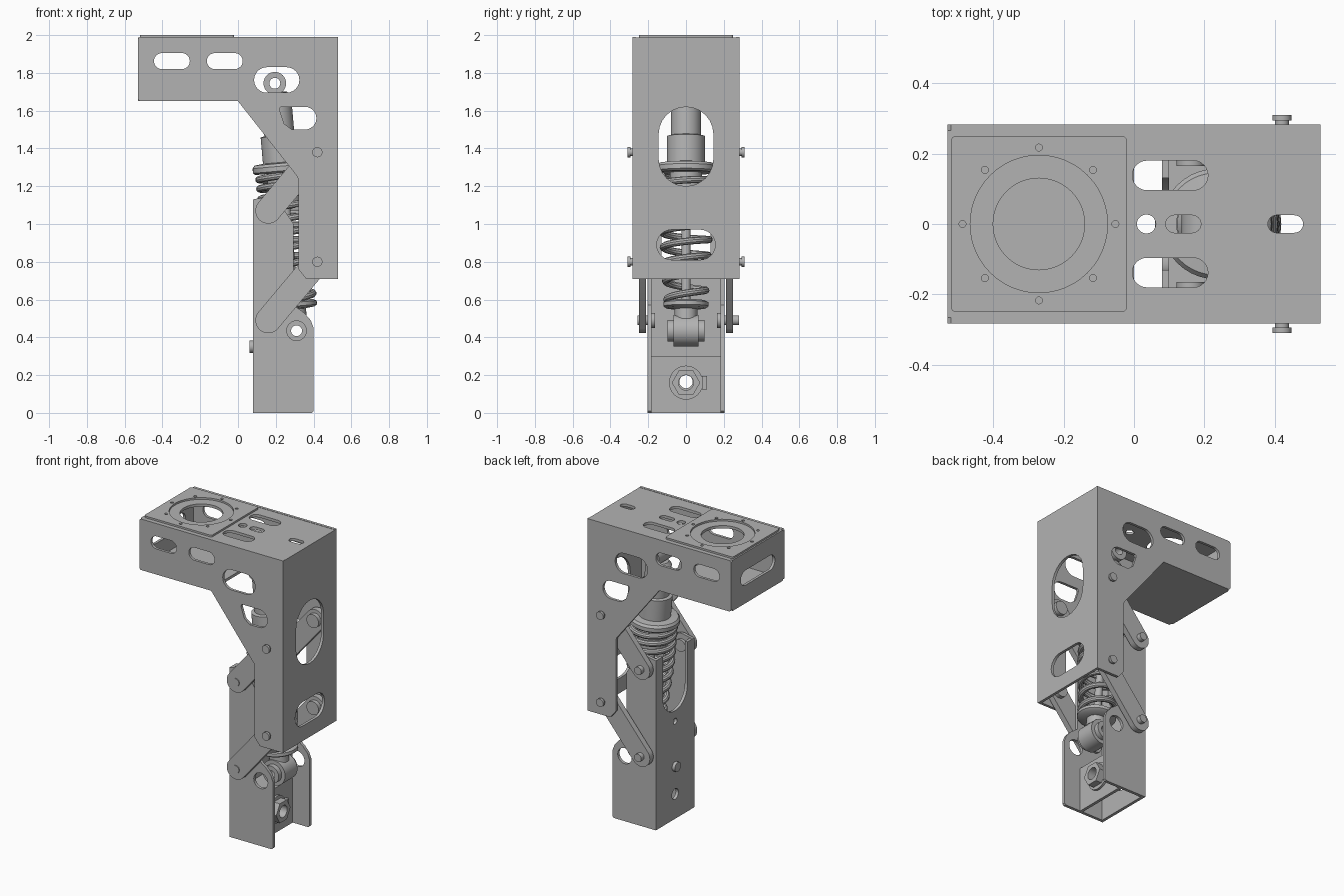
import bpy, bmesh, math
from mathutils import Matrix, Vector

cube = bpy.data.objects.get("Cube")
if cube:
    bpy.data.objects.remove(cube)

grey = bpy.data.materials.new("machined_grey")
grey.use_nodes = True
COLOUR = (0.45, 0.45, 0.45, 1)
grey.diffuse_color = COLOUR
grey.node_tree.nodes["Principled BSDF"].inputs["Base Color"].default_value = COLOUR

XY = Matrix.Identity(4)
XZ = Matrix(((1, 0, 0, 0), (0, 0, -1, 0), (0, 1, 0, 0), (0, 0, 0, 1)))
YZ = Matrix(((0, 0, 1, 0), (1, 0, 0, 0), (0, 1, 0, 0), (0, 0, 0, 1)))


def finish(name, mesh, matrix=XY):
    mesh.transform(matrix)
    mesh.materials.clear()
    mesh.materials.append(grey)
    obj = bpy.data.objects.new(name, mesh)
    bpy.context.collection.objects.link(obj)
    bpy.ops.object.select_all(action="DESELECT")
    obj.select_set(True)
    bpy.context.view_layer.objects.active = obj
    bpy.ops.object.shade_smooth_by_angle(angle=math.radians(35))
    return obj


def curve_mesh(curve):
    temp = bpy.data.objects.new("temp", curve)
    bpy.context.collection.objects.link(temp)
    deps = bpy.context.evaluated_depsgraph_get()
    mesh = bpy.data.meshes.new_from_object(temp.evaluated_get(deps))
    bpy.data.objects.remove(temp)
    return mesh


def add_spline(curve, points, closed=True):
    s = curve.splines.new("POLY")
    s.points.add(len(points) - 1)
    for p, co in zip(s.points, points):
        p.co = (*co, 1) if len(co) == 3 else (*co, 0, 1)
    s.use_cyclic_u = closed


def arc(u, v, r, a0=0, a1=360, n=32):
    steps = n if a1 - a0 == 360 else n + 1
    return [(u + r * math.cos(math.radians(a0 + (a1 - a0) * i / n)),
             v + r * math.sin(math.radians(a0 + (a1 - a0) * i / n))) for i in range(steps)]


def slot(u0, u1, v0, v1):
    """Rounded slot filling the given rectangle."""
    r = min(u1 - u0, v1 - v0) / 2
    if u1 - u0 > v1 - v0:
        return arc(u1 - r, v0 + r, r, -90, 90, 12) + arc(u0 + r, v0 + r, r, 90, 270, 12)
    return arc(u0 + r, v1 - r, r, 0, 180, 12) + arc(u0 + r, v0 + r, r, 180, 360, 12)


def rect(u0, u1, v0, v1):
    return [(u0, v0), (u1, v0), (u1, v1), (u0, v1)]


def plate(name, plane, lo, hi, outline, holes=()):
    """Flat sheet with cut-outs, lying between lo and hi along the plane normal."""
    curve = bpy.data.curves.new(name, "CURVE")
    curve.dimensions = "2D"
    curve.fill_mode = "BOTH"
    curve.extrude = (hi - lo) / 2
    for loop in [outline, *holes]:
        add_spline(curve, loop)
    mid = (lo + hi) / 2
    shift = Matrix.Translation((0, 0, -mid if plane is XZ else mid))
    return finish(name, curve_mesh(curve), plane @ shift)


def lathe(name, profile, matrix, sides=40):
    """Solid turned around local z from (radius, height) pairs."""
    bm = bmesh.new()
    verts = [bm.verts.new((r, 0, z)) for r, z in profile]
    edges = [bm.edges.new(pair) for pair in zip(verts, verts[1:])]
    bmesh.ops.spin(bm, geom=verts + edges, cent=(0, 0, 0), axis=(0, 0, 1),
                   angle=math.tau, steps=sides, use_duplicate=False)
    bmesh.ops.remove_doubles(bm, verts=bm.verts, dist=1e-5)
    bmesh.ops.recalc_face_normals(bm, faces=bm.faces)
    mesh = bpy.data.meshes.new(name)
    bm.to_mesh(mesh)
    bm.free()
    return finish(name, mesh, matrix)


# Upper housing: folded sheet box
side_outline = [(-.53, 1.66), (-.52, 1.65), (0, 1.65), (.315, 1.25), (.32, 1.23), (.32, .76),
                (.36, .71), (.53, .71), (.53, 1.99), (-.52, 1.99), (-.53, 1.98)]
corner_hole = arc(.355, 1.56, .06, -90, 90, 12) + [(.225, 1.62), (.22, 1.605), (.245, 1.53), (.285, 1.5)]
side_holes = [slot(-.445, -.255, 1.82, 1.905), slot(-.165, .025, 1.82, 1.905),
              slot(.085, .325, 1.695, 1.83), corner_hole]
for tag, s in (("left", 1), ("right", -1)):
    lo, hi = sorted((s * .265, s * .283))
    plate(f"housing_side_{'back' if s > 0 else 'front'}", XZ, lo, hi, side_outline, side_holes)

MOUNT = -.27
top_holes = [arc(MOUNT, 0, .13, n=48), arc(.035, 0, .027, n=20),
             slot(.09, .19, -.025, .025), slot(.38, .48, -.025, .025)]
top_holes += [slot(-.005, .21, c - .042, c + .042) for c in (.138, -.138)]
plate("housing_top", XY, 1.97, 1.988, rect(-.53, .53, -.265, .265), top_holes)
plate("housing_spine", YZ, .512, .53, rect(-.265, .265, .71, 1.97),
      [slot(-.145, .145, 1.2, 1.62), slot(-.155, .155, .81, .97)])
plate("housing_end", YZ, -.53, -.512, rect(-.265, .265, 1.65, 1.97),
      [slot(-.18, .18, 1.77, 1.87)])
plate("housing_floor", XY, 1.65, 1.668, rect(-.512, 0, -.265, .265))

# Mounting ring plate with bolt circle
bolts = [arc(MOUNT + .217 * math.cos(i * math.pi / 4), .217 * math.sin(i * math.pi / 4), .01, n=12)
         for i in range(8)]
ring_outline = []
for u, v, a in ((-.035, .235, 0), (-.505, .235, 90), (-.505, -.235, 180), (-.035, -.235, 270)):
    ring_outline += arc(u, v, .015, a, a + 90, 5)
plate("mounting_ring", XY, 1.988, 2.0, ring_outline, [arc(MOUNT, 0, .195, n=48), *bolts])

# Lower leg: open channel
leg_outline = [(.08, 0), (.39, 0), (.4, .01), (.4, .45), (.385, .49), (.35, .53), (.295, .57),
               (.295, 1.0), (.22, 1.11), *arc(.16, 1.07, .075, 40, 110, 8), (.08, 1.13)]
for tag, s in (("back", 1), ("front", -1)):
    lo, hi = sorted((s * .183, s * .203))
    plate(f"leg_side_{tag}", XZ, lo, hi, leg_outline, [arc(.31, .435, .052)])
leg_back = [(-.183, 0), (.183, 0), (.183, 1.13), (.13, 1.13),
            *arc(0, .85, .13, 0, -180, 20), (-.13, 1.13), (-.183, 1.13)]
plate("leg_back_wall", YZ, .08, .1, leg_back, [arc(0, .65, .02, n=16), arc(0, .165, .035, n=20)])
plate("leg_cross_plate", YZ, .255, .275, rect(-.183, .183, 0, .3), [arc(0, .16, .04)])
plate("cross_plate_flange", XY, .285, .3, rect(.1, .256, -.183, .183))
plate("nut_washer", YZ, .275, .29, arc(0, .16, .09), [arc(0, .16, .04)])
plate("hex_nut", YZ, .29, .335, arc(0, .16, .075, n=6), [arc(0, .16, .04)])
plate("nut_lock_tab", YZ, .275, .3, rect(.085, .11, .125, .195))
plate("leg_back_bolt", YZ, .06, .08, arc(0, .35, .032, n=20))


# Parallel links and their pivot bolts
def link_outline(x0, z0, x1, z1, r):
    a = math.degrees(math.atan2(z1 - z0, x1 - x0))
    return arc(x1, z1, r, a - 90, a + 90, 16) + arc(x0, z0, r, a + 90, a + 270, 16)


def pivot(name, x, z, s, stages):
    for i, (r, y0, y1) in enumerate(stages):
        lo, hi = sorted((s * y0, s * y1))
        plate(f"{name}_{i}", XZ, lo, hi, arc(x, z, r, n=24))


for level, low_z, high_z in (("upper", 1.07, 1.38), ("lower", .49, .8)):
    for tag, s in (("back", 1), ("front", -1)):
        lo, hi = sorted((s * .212, s * .25))
        plate(f"{level}_link_{tag}", XZ, lo, hi, link_outline(.16, low_z, .42, high_z, .068))
        pivot(f"{level}_housing_bolt_{tag}", .42, high_z, s,
              [(.045, .185, .212), (.02, .25, .294), (.027, .294, .31)])
        pivot(f"{level}_leg_bolt_{tag}", .16, low_z, s,
              [(.04, .165, .183), (.026, .2, .28 if s > 0 else .256)])

# Shock absorber along its tilted axis
low, high = Vector((.31, 0, .435)), Vector((.195, 0, 1.745))
tilt = Matrix.Translation(low) @ (high - low).to_track_quat("Z", "Y").to_matrix().to_4x4()
lathe("shock_body", [(0, 1.27), (.06, 1.265), (.08, 1.24), (.08, 1.04), (.1, 1.035), (.1, .895),
                     (.145, .89), (.157, .875), (.157, .85), (.145, .84), (.085, .84),
                     (.085, .66), (0, .66)], tilt)
lathe("shock_rod", [(0, .7), (.024, .7), (.024, .14), (0, .14)], tilt, 24)
lathe("spring_perch", [(0, .16), (.1, .16), (.12, .15), (.12, .13), (.105, .12), (.06, .115),
                       (.06, .06), (0, .06)], tilt)
for name, x, z, r, half in (("upper_eye", .195, 1.745, .06, .09), ("lower_eye", .31, .435, .058, .097),
                            ("lower_eye_body", .31, .435, .083, .065)):
    plate(name, XZ, -half, half, arc(x, z, r), [arc(x, z, .029, n=24)])

# Progressive coil spring
TURNS, STEPS = 9, 28
coil = bpy.data.curves.new("coil_spring", "CURVE")
coil.dimensions = "3D"
coil.bevel_depth = .019
coil.bevel_resolution = 3
coil.use_fill_caps = True
path = []
for i in range(TURNS * STEPS + 1):
    f = i / (TURNS * STEPS)
    a = math.tau * i / STEPS
    r = .102 + .027 * min(1, f * 2)
    path.append((r * math.cos(a), r * math.sin(a), .165 + .66 * (1.4 * f - .4 * f * f)))
add_spline(coil, path, closed=False)
finish("coil_spring", curve_mesh(coil), tilt)
